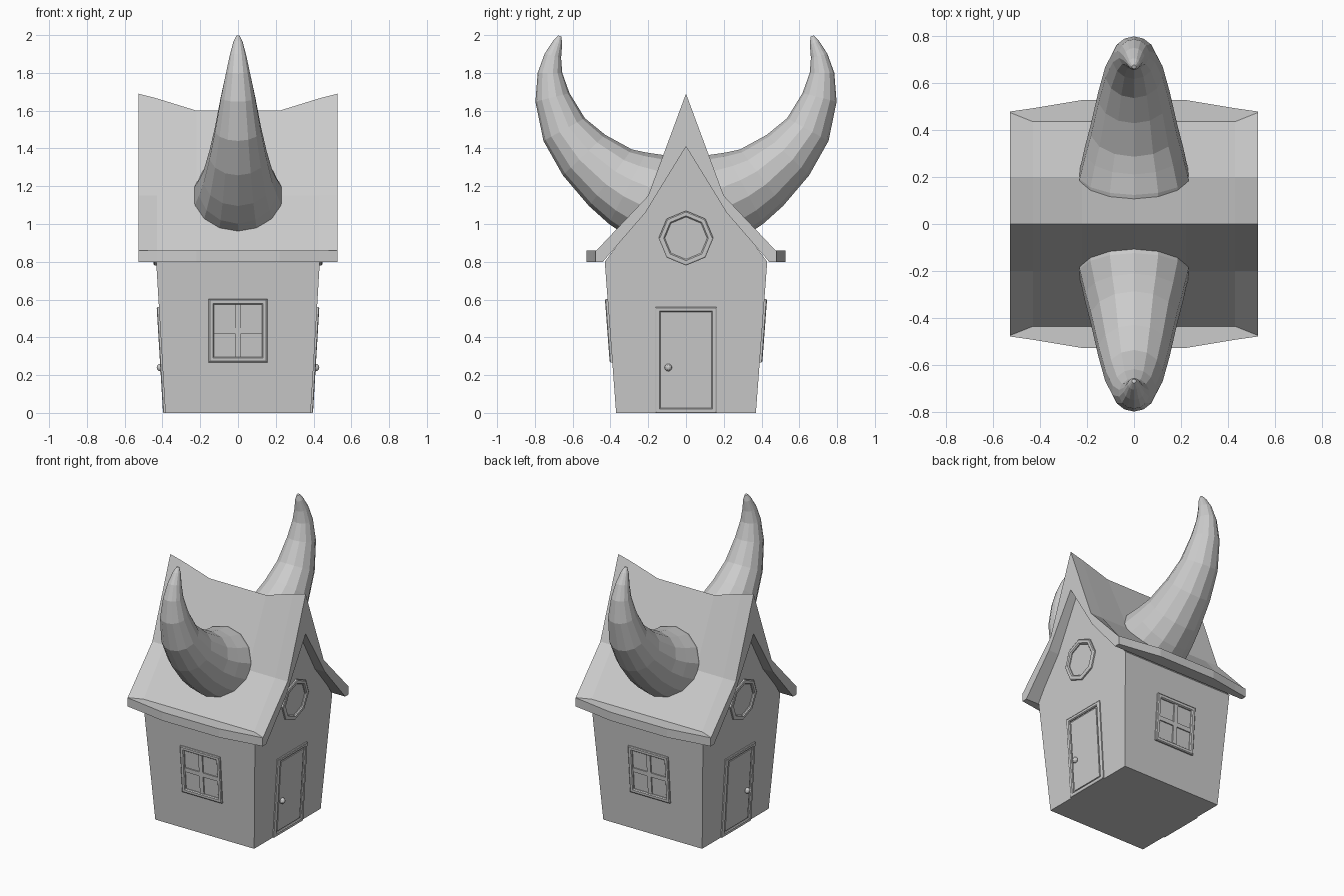
import bpy, bmesh
from math import sin, cos, pi
from mathutils import Vector

if "Cube" in bpy.data.objects:
    bpy.data.objects.remove(bpy.data.objects["Cube"])

# Single plain material
grey = bpy.data.materials.new("light_grey")
grey.use_nodes = True
colour = (0.6, 0.6, 0.6, 1)
grey.diffuse_color = colour
grey.node_tree.nodes["Principled BSDF"].inputs["Base Color"].default_value = colour


def finish(name, bm, mirror_axis=None):
    """Turn a bmesh into an object, optionally mirrored across the centre."""
    bmesh.ops.recalc_face_normals(bm, faces=bm.faces)
    mesh = bpy.data.meshes.new(name)
    bm.to_mesh(mesh)
    bm.free()
    mesh.materials.append(grey)
    obj = bpy.data.objects.new(name, mesh)
    bpy.context.collection.objects.link(obj)
    if mirror_axis is not None:
        mod = obj.modifiers.new("Mirror", 'MIRROR')
        mod.use_axis = [i == mirror_axis for i in range(3)]
        mod.use_mirror_merge = False
    return obj


def loft(bm, rings):
    """Skin a list of closed rings and cap both ends."""
    loops = [[bm.verts.new(p) for p in ring] for ring in rings]
    n = len(loops[0])
    for a, b in zip(loops, loops[1:]):
        for i in range(n):
            j = (i + 1) % n
            bm.faces.new((a[i], a[j], b[j], b[i]))
    bm.faces.new(loops[0])
    bm.faces.new(loops[-1])


def gable_x(z):
    return 0.385 + 0.06 * z


def side_y(z):
    return 0.37 + 0.075 * z


def on_gable(u, z, d):
    return Vector((gable_x(z) + d, u, z))


def on_side(u, z, d):
    return Vector((u, -side_y(z) - d, z))


def frame(bm, place, outer, inner, depth):
    """Raised border between two outlines, with bevelled edges, on a leaning wall."""
    def blend(t):
        return [(a[0] + (b[0] - a[0]) * t, a[1] + (b[1] - a[1]) * t)
                for a, b in zip(outer, inner)]
    steps = [(0, -0.01), (0, depth * 0.7), (0.2, depth), (0.8, depth), (1, depth * 0.5), (1, -0.01)]
    loops = [[bm.verts.new(place(u, z, d)) for u, z in blend(t)] for t, d in steps]
    n = len(outer)
    for k, a in enumerate(loops):
        b = loops[(k + 1) % len(loops)]
        for i in range(n):
            j = (i + 1) % n
            bm.faces.new((a[i], a[j], b[j], b[i]))


def slab(bm, place, outline, depth):
    loft(bm, [[place(u, z, d) for u, z in outline] for d in (-0.01, depth)])


def rect(u0, u1, z0, z1):
    return [(u0, z0), (u1, z0), (u1, z1), (u0, z1)]


def octagon(r, cz):
    return [(r * sin(i * pi / 4), cz + r * cos(i * pi / 4)) for i in range(8)]


# House walls, leaning outward, with pointed gables
gable = [(0.37, 0), (0.43, 0.80), (0.22, 1.08), (0, 1.43)]
outline = gable + [(-y, z) for y, z in reversed(gable[:-1])]
bm = bmesh.new()
loft(bm, [[(s * gable_x(z), y, z) for y, z in outline] for s in (-1, 1)])
finish("walls", bm)


# Sagging roof with a flat lip along each eave
def roof_section(x, ridge, lip, eave):
    half = [(0.2, 1.15), (lip, 0.86), (eave, 0.86), (eave, 0.80), (0.44, 0.80), (0.215, 1.06)]
    pts = [(0, ridge)] + half + [(0, 1.41)] + [(-y, z) for y, z in reversed(half)]
    return [(x, y, z) for y, z in pts]


stations = [(0.527, 1.69, 0.474, 0.478), (0.43, 1.665, 0.435, 0.492), (0.22, 1.60, 0.435, 0.527)]
bm = bmesh.new()
loft(bm, [roof_section(-x, *s) for x, *s in stations]
     + [roof_section(x, *s) for x, *s in reversed(stations)])
finish("roof", bm)

# Curved horns: centre y, centre z, radius
path = [(0.08, 1.10, 0.235), (0.21, 1.145, 0.237), (0.31, 1.19, 0.213), (0.40, 1.245, 0.188),
        (0.54, 1.365, 0.155), (0.645, 1.50, 0.125), (0.707, 1.67, 0.093),
        (0.72, 1.80, 0.065), (0.705, 1.89, 0.045), (0.680, 1.96, 0.026), (0.668, 1.995, 0.009)]
sides = 14
rings = []
for i, (y, z, r) in enumerate(path):
    before, after = path[max(i - 1, 0)], path[min(i + 1, len(path) - 1)]
    along = Vector((0, after[0] - before[0], after[1] - before[1])).normalized()
    up = Vector((0, -along.z, along.y))
    rings.append([Vector((0, y, z)) + r * (Vector((1, 0, 0)) * sin(a) + up * cos(a))
                  for a in (2 * pi * k / sides for k in range(sides))])
bm = bmesh.new()
loft(bm, rings)
finish("horns", bm, 1)

# Doors on both gable walls
bm = bmesh.new()
frame(bm, on_gable, rect(-0.163, 0.163, 0, 0.56), rect(-0.135, 0.135, 0.025, 0.535), 0.012)
finish("door_frames", bm, 0)
bm = bmesh.new()
slab(bm, on_gable, rect(-0.125, 0.125, 0.032, 0.525), 0.006)
finish("doors", bm, 0)

# Door knobs
bm = bmesh.new()
bmesh.ops.create_uvsphere(bm, u_segments=10, v_segments=6, radius=0.02)
bmesh.ops.translate(bm, verts=bm.verts, vec=on_gable(-0.094, 0.24, 0.012))
finish("door_knobs", bm, 0)

# Octagonal gable windows
bm = bmesh.new()
frame(bm, on_gable, octagon(0.145, 0.925), octagon(0.112, 0.925), 0.014)
finish("gable_windows", bm, 0)

# Four-pane windows on both long walls
bm = bmesh.new()
frame(bm, on_side, rect(-0.155, 0.155, 0.268, 0.602), rect(-0.127, 0.127, 0.296, 0.574), 0.014)
finish("window_frames", bm, 1)
bm = bmesh.new()
slab(bm, on_side, rect(-0.015, 0.015, 0.296, 0.574), 0.009)
slab(bm, on_side, rect(-0.127, 0.127, 0.42, 0.45), 0.008)
finish("window_bars", bm, 1)
